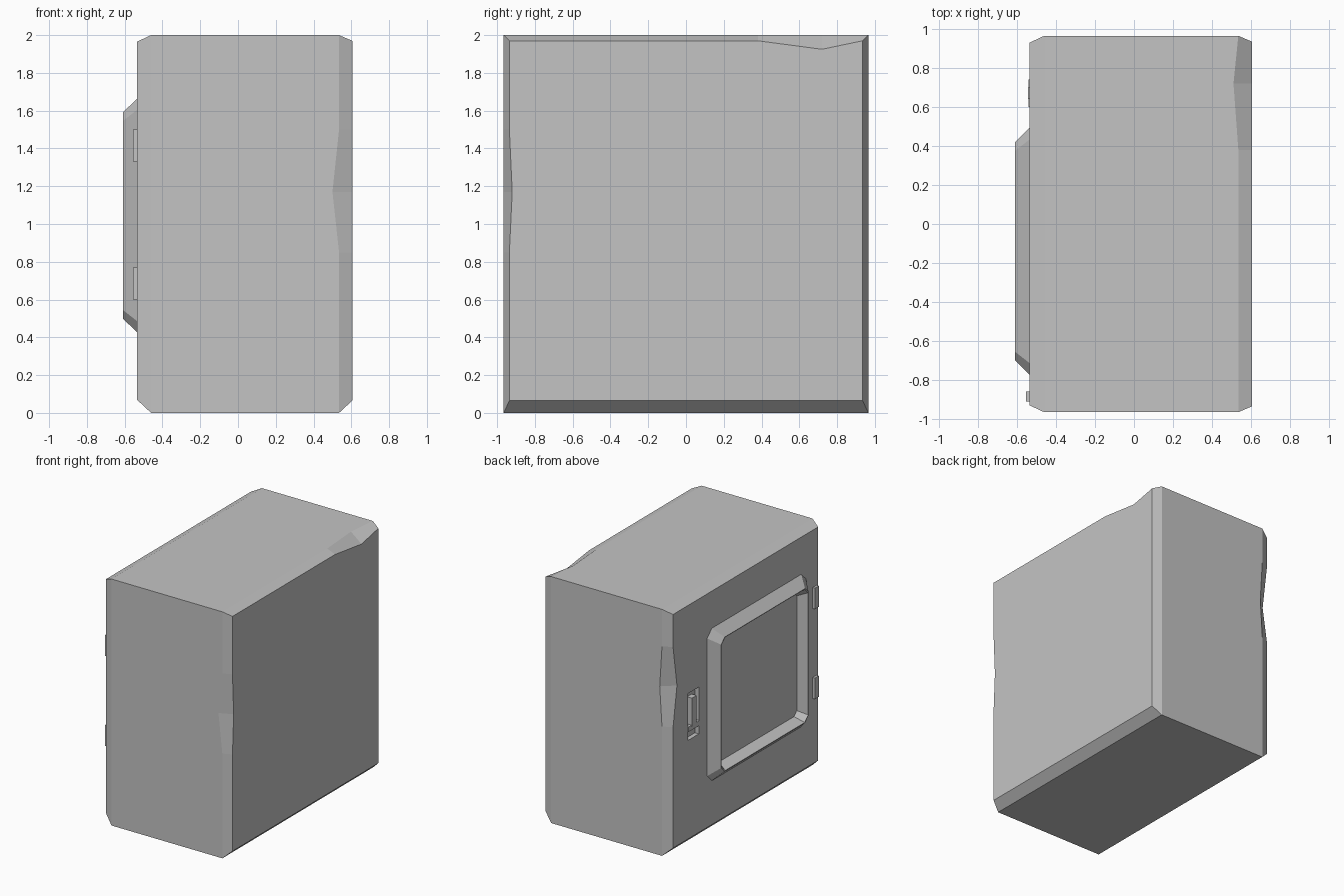
import bpy
import bmesh

cube = bpy.data.objects.get("Cube")
if cube:
    bpy.data.objects.remove(cube, do_unlink=True)

grey = bpy.data.materials.new("plain_grey")
grey.use_nodes = True
colour = (0.55, 0.55, 0.55, 1)
grey.diffuse_color = colour
grey.node_tree.nodes["Principled BSDF"].inputs["Base Color"].default_value = colour


def make_object(name, bm):
    bmesh.ops.recalc_face_normals(bm, faces=bm.faces)
    mesh = bpy.data.meshes.new(name)
    bm.to_mesh(mesh)
    bm.free()
    mesh.materials.append(grey)
    obj = bpy.data.objects.new(name, mesh)
    bpy.context.collection.objects.link(obj)
    return obj


def bridge(bm, a, b):
    n = len(a)
    for i in range(n):
        j = (i + 1) % n
        bm.faces.new((a[i], a[j], b[j], b[i]))


def box(name, x, y, z):
    bm = bmesh.new()
    bmesh.ops.create_cube(bm, size=1)
    for v in bm.verts:
        v.co = [lo + (c + 0.5) * (hi - lo) for c, (lo, hi) in zip(v.co, (x, y, z))]
    return make_object(name, bm)


# Body: rectangular rings along x, with spare points where edges are dented
def body_ring(bm, x, y, low, high):
    points = [(-y, low), (-y, 0.85), (-y, 1.17), (-y, 1.5), (-y, high),
              (0.38, high), (0.72, high), (y, high),
              (y, 1.7), (y, 1.37), (y, 1.05), (y, low)]
    return [bm.verts.new((x, py, pz)) for py, pz in points]


bm = bmesh.new()
door = body_ring(bm, -0.535, 0.93, 0.07, 1.965)
rear = body_ring(bm, -0.46, 0.965, 0, 2)
fore = body_ring(bm, 0.535, 0.965, 0, 2)
side = body_ring(bm, 0.605, 0.935, 0.065, 1.97)

# Dents in the chamfered edges
fore[2].co.x, side[2].co.y = 0.5, -0.92
fore[6].co.x, side[6].co.z = 0.51, 1.925
rear[9].co.x, door[9].co.y = -0.44, 0.88

for a, b in ((door, rear), (rear, fore), (fore, side)):
    bridge(bm, a, b)
bm.faces.new(door)
bm.faces.new(side)
body = make_object("body", bm)

# Handle slot cut into the door
cutter = box("slot_cutter", (-0.6, -0.5), (0.6, 0.74), (0.87, 1.25))
cutter.hide_render = True
cut = body.modifiers.new("handle_slot", "BOOLEAN")
cut.operation = "DIFFERENCE"
cut.solver = "EXACT"
cut.object = cutter
bpy.context.view_layer.objects.active = body
bpy.ops.object.modifier_apply(modifier=cut.name)
bpy.data.objects.remove(cutter, do_unlink=True)

# Handle bar and its lower latch
box("handle_bar", (-0.543, -0.49), (0.64, 0.7), (0.97, 1.2))
box("handle_latch", (-0.54, -0.49), (0.6, 0.74), (0.94, 0.98))


# Raised door rim: ridge with sloping flanks and clipped corners
def rim_ring(bm, x, half_y, half_z, clip):
    points = []
    for sy, sz in ((1, 1), (-1, 1), (-1, -1), (1, -1)):
        pair = [(sy * half_y, sz * (half_z - clip)), (sy * (half_y - clip), sz * half_z)]
        points += pair if sy == sz else pair[::-1]
    return [bm.verts.new((x, py - 0.14, pz + 1.045)) for py, pz in points]


bm = bmesh.new()
outer = rim_ring(bm, -0.533, 0.635, 0.62, 0.06)
ridge_out = rim_ring(bm, -0.61, 0.56, 0.545, 0.045)
ridge_in = rim_ring(bm, -0.61, 0.555, 0.54, 0.045)
inner = rim_ring(bm, -0.533, 0.515, 0.5, 0.035)
for a, b in ((outer, ridge_out), (ridge_out, ridge_in), (ridge_in, inner), (inner, outer)):
    bridge(bm, a, b)
make_object("door_rim", bm)

# Door hinges
for name, z in (("lower_hinge", (0.6, 0.77)), ("upper_hinge", (1.33, 1.5))):
    box(name, (-0.555, -0.52), (-0.91, -0.86), z)
